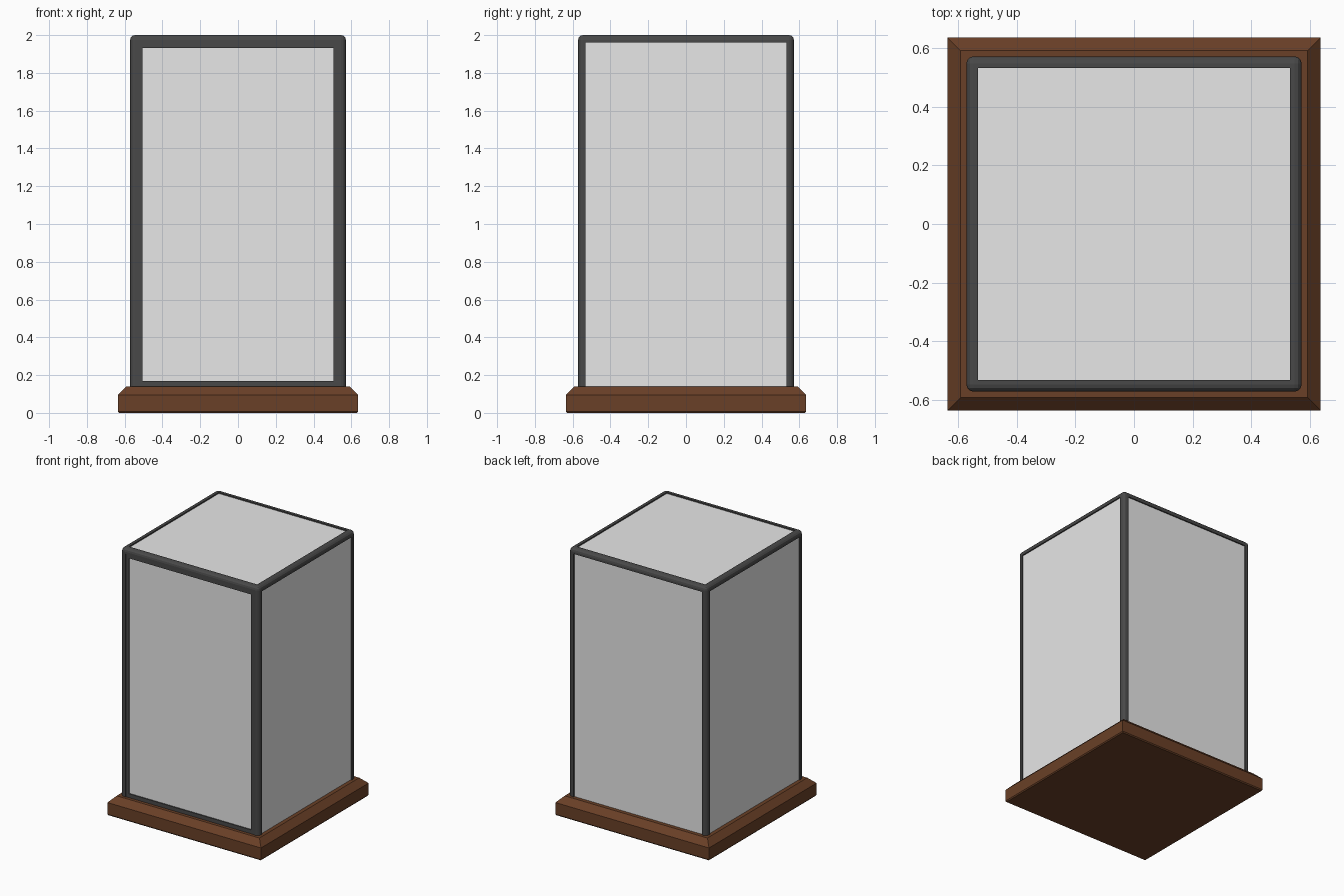
import bpy, bmesh
from mathutils import Vector

if "Cube" in bpy.data.objects:
    bpy.data.objects.remove(bpy.data.objects["Cube"])


def material(name, rgb):
    m = bpy.data.materials.new(name)
    m.diffuse_color = (*rgb, 1)
    m.use_nodes = True
    m.node_tree.nodes["Principled BSDF"].inputs["Base Color"].default_value = m.diffuse_color
    return m


WOOD = material("brown wood", (0.144, 0.051, 0.020))
METAL = material("dark grey metal", (0.065, 0.065, 0.065))
GLASS = material("pale grey glass", (0.8, 0.8, 0.8))


def box(name, lo, hi, mat=None, bevel=0, segments=1, pick=lambda e: True):
    """Box between two corners, with the picked edges bevelled."""
    lo, hi = Vector(lo), Vector(hi)
    bm = bmesh.new()
    bmesh.ops.create_cube(bm, size=1)
    for v in bm.verts:
        v.co = (lo + hi) / 2 + v.co * (hi - lo)
    if bevel:
        bmesh.ops.bevel(bm, geom=[e for e in bm.edges if pick(e)], offset=bevel,
                        segments=segments, profile=0.5, affect='EDGES')
    me = bpy.data.meshes.new(name)
    bm.to_mesh(me)
    bm.free()
    ob = bpy.data.objects.new(name, me)
    bpy.context.collection.objects.link(ob)
    if mat:
        me.materials.append(mat)
    return ob


def cut(ob, cutters):
    for c in cutters:
        c.hide_render = True
        c.hide_set(True)
        mod = ob.modifiers.new("opening", 'BOOLEAN')
        mod.operation = 'DIFFERENCE'
        mod.solver = 'EXACT'
        mod.object = c


# Wooden plinth with a wide chamfer round the top and a tiny one underneath
bm = bmesh.new()
rings = []
for half, z in ((0.63, 0), (0.636, 0.008), (0.636, 0.096), (0.591, 0.141)):
    rings.append([bm.verts.new((x * half, y * half, z))
                  for x, y in ((-1, -1), (1, -1), (1, 1), (-1, 1))])
for a, b in zip(rings, rings[1:]):
    for i in range(4):
        j = (i + 1) % 4
        bm.faces.new((a[i], a[j], b[j], b[i]))
bm.faces.new(rings[0][::-1])
bm.faces.new(rings[-1])
me = bpy.data.meshes.new("base")
bm.to_mesh(me)
bm.free()
me.materials.append(WOOD)
bpy.context.collection.objects.link(bpy.data.objects.new("base", me))

# Metal case frame: rounded box opened through the sides and the top
R, IN, Z0, Z1 = 0.571, 0.531, 0.13, 2.0
TOP = Z1 - (R - IN)
frame = box("case_frame", (-R, -R, Z0), (R, R, Z1), METAL, 0.025, 3,
            lambda e: any(v.co.z > 1 for v in e.verts))
cut(frame, [
    box("cutter_x", (-1, -IN, 0), (1, IN, TOP)),
    box("cutter_y", (-IN, -1, 0), (IN, 1, TOP)),
    box("cutter_z", (-IN, -IN, 0), (IN, IN, 3)),
])

# Glass panes: two sides, back and top, set just inside the frame
G0, G1, B = 0.552, 0.562, 0.14
box("left_glass", (-G1, -IN, B), (-G0, IN, TOP), GLASS)
box("right_glass", (G0, -IN, B), (G1, IN, TOP), GLASS)
box("back_glass", (-IN, G0, B), (IN, G1, TOP), GLASS)
box("top_glass", (-IN, -IN, Z1 - 0.019), (IN, IN, Z1 - 0.009), GLASS)

# Front door: slim metal border around its own pane
D = 0.505
door = box("door_frame", (-IN, -0.567, B), (IN, -0.54, TOP), METAL)
cut(door, [box("cutter_door", (-D, -1, 0.17), (D, 0, 1.932))])
box("door_glass", (-D, -0.559, 0.17), (D, -0.549, 1.932), GLASS)
